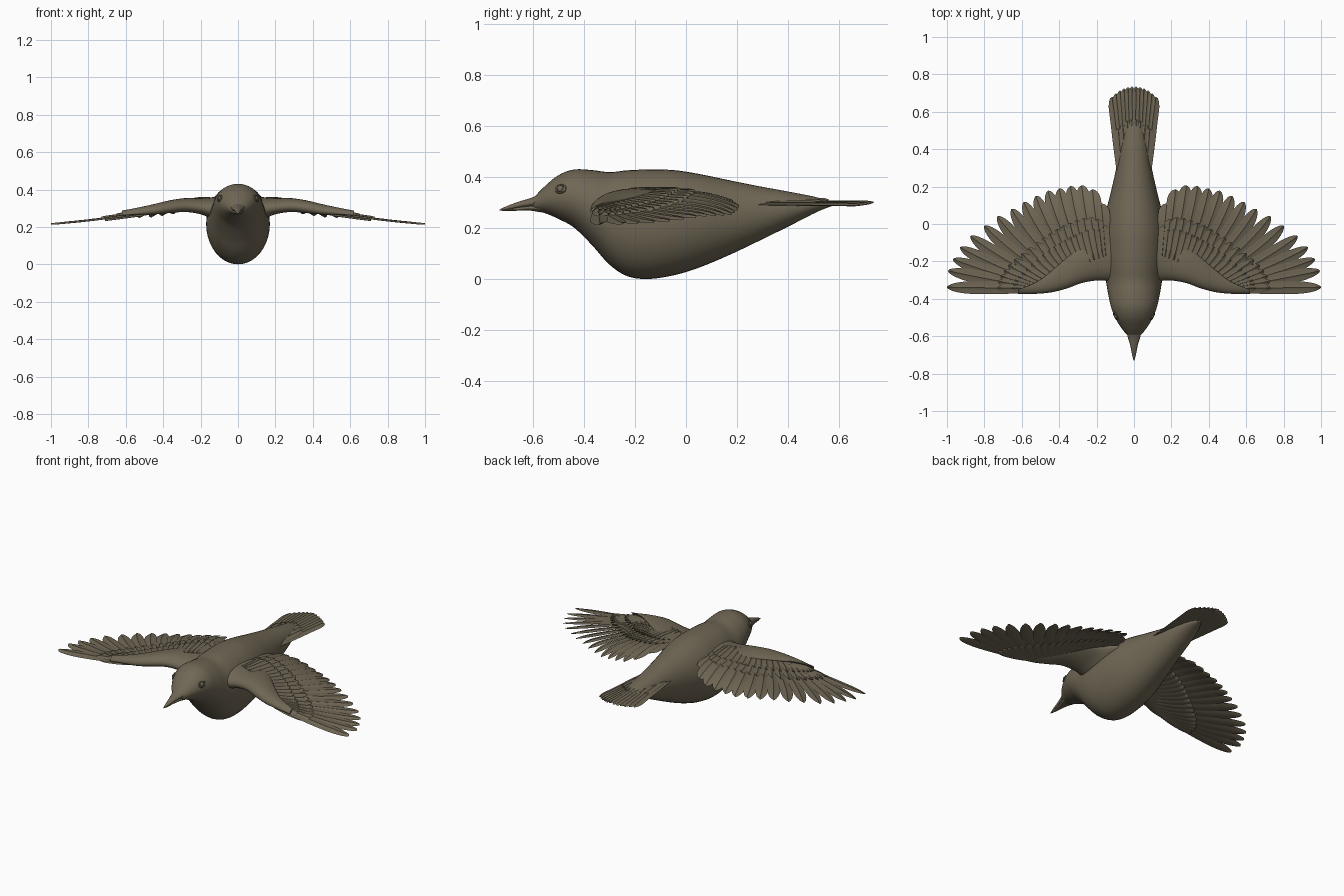
import bpy, bmesh, math
from mathutils import Vector

if "Cube" in bpy.data.objects:
    bpy.data.objects.remove(bpy.data.objects["Cube"])

plumage = bpy.data.materials.new("olive_brown")
plumage.use_nodes = True
plumage.diffuse_color = (0.16, 0.135, 0.09, 1)
plumage.node_tree.nodes["Principled BSDF"].inputs["Base Color"].default_value = plumage.diffuse_color
plumage.node_tree.nodes["Principled BSDF"].inputs["Roughness"].default_value = 0.8


def spline(rows, t):
    """Smooth curve through rows of numbers, t from 0 to 1."""
    f = min(max(t, 0), 1) * (len(rows) - 1)
    i = min(int(f), len(rows) - 2)
    u = f - i
    p = [rows[min(max(i + k, 0), len(rows) - 1)] for k in (-1, 0, 1, 2)]
    return [b + 0.5 * u * (c - a + u * (2*a - 5*b + 4*c - d + u * (3*(b - c) + d - a)))
            for a, b, c, d in zip(*p)]


def loft(bm, rings):
    """Skin a closed tube over rings of points."""
    loops = [[bm.verts.new(p) for p in ring] for ring in rings]
    for a, b in zip(loops, loops[1:]):
        for i in range(len(a)):
            j = (i + 1) % len(a)
            bm.faces.new((a[i], a[j], b[j], b[i]))
    bm.faces.new(loops[0])
    bm.faces.new(loops[-1])


def finish(name, bm, mirror=False, angle=40):
    bmesh.ops.recalc_face_normals(bm, faces=bm.faces[:])
    mesh = bpy.data.meshes.new(name)
    bm.to_mesh(mesh)
    bm.free()
    mesh.materials.append(plumage)
    ob = bpy.data.objects.new(name, mesh)
    bpy.context.collection.objects.link(ob)
    bpy.ops.object.select_all(action='DESELECT')
    ob.select_set(True)
    bpy.context.view_layer.objects.active = ob
    bpy.ops.object.shade_smooth_by_angle(angle=math.radians(angle))
    if mirror:
        ob.modifiers.new("Mirror", 'MIRROR').use_mirror_merge = False
    return ob


def oval_loft(name, rows, steps, sides=40):
    """Loft of ovals along y; each row is y, bottom, top, half width."""
    bm = bmesh.new()
    rings = []
    for s in range(steps + 1):
        y, low, high, w = spline(rows, s / steps)
        angles = [2 * math.pi * k / sides for k in range(sides)]
        rings.append([(w * math.cos(a), y, (low + high) / 2 + (high - low) / 2 * math.sin(a))
                      for a in angles])
    loft(bm, rings)
    return finish(name, bm)


# Body and head
oval_loft("body", [
    (-0.605, 0.275, 0.310, 0.020), (-0.59, 0.268, 0.328, 0.040),
    (-0.55, 0.258, 0.368, 0.072), (-0.50, 0.236, 0.408, 0.101),
    (-0.44, 0.203, 0.430, 0.124), (-0.37, 0.135, 0.428, 0.139),
    (-0.30, 0.057, 0.420, 0.151), (-0.23, 0.012, 0.427, 0.164),
    (-0.15, 0.001, 0.430, 0.170), (-0.05, 0.015, 0.428, 0.168),
    (0.05, 0.045, 0.413, 0.154), (0.17, 0.095, 0.388, 0.124),
    (0.29, 0.152, 0.364, 0.097), (0.41, 0.211, 0.342, 0.075),
    (0.51, 0.262, 0.322, 0.050), (0.57, 0.286, 0.304, 0.015)], 90)

# Beak halves
oval_loft("upper_beak", [
    (-0.57, 0.283, 0.335, 0.042), (-0.61, 0.282, 0.318, 0.032), (-0.65, 0.279, 0.306, 0.020),
    (-0.70, 0.272, 0.288, 0.010), (-0.731, 0.269, 0.273, 0.002)], 20, 24)
oval_loft("lower_beak", [
    (-0.57, 0.262, 0.295, 0.038), (-0.61, 0.269, 0.290, 0.029), (-0.65, 0.269, 0.284, 0.018),
    (-0.70, 0.267, 0.276, 0.008), (-0.722, 0.268, 0.272, 0.002)], 20, 24)

# Eyes with rims, on both sides of the head
eye_spot = Vector((0.099, -0.492, 0.354))
bm = bmesh.new()
bmesh.ops.create_uvsphere(bm, u_segments=20, v_segments=12, radius=0.014)
bmesh.ops.translate(bm, verts=bm.verts[:], vec=eye_spot - Vector((0.006, 0, 0)))
out = Vector((0.85, -0.42, 0.32)).normalized()
across = out.cross(Vector((0, 0, 1))).normalized()
up = across.cross(out)
rim = []
for k in range(25):
    a = 2 * math.pi * k / 24
    ray = across * math.cos(a) * 1.25 + up * math.sin(a)
    rim.append([eye_spot + ray * (0.016 + 0.004 * math.cos(b)) + out * 0.004 * math.sin(b)
                for b in [2 * math.pi * m / 8 for m in range(8)]])
loft(bm, rim)
finish("eyes", bm, mirror=True)


def feather(bm, root, tip, width, height, bend=0.0, roll=0.0, thick=0.004, round_from=0.72):
    """Draped blade with a raised shaft; height(x, y) gives its level."""
    root, tip = Vector(root), Vector(tip)
    along = tip - root
    side = Vector((along.y, -along.x)).normalized()
    rings = []
    for s in range(17):
        u = 1 - (1 - s / 16) ** 1.5
        w = width * (0.5 + 0.5 * math.sin(min(u / 0.6, 1) * math.pi / 2))
        if u > round_from:
            w *= max(1 - ((u - round_from) / (1 - round_from)) ** 2, 0.004) ** 0.55
        mid = root + along * u + side * bend * 4 * u * (1 - u)
        ring = []
        for v, top in ((-1, 0), (-.5, 1), (-.1, 1), (0, 1.5), (.1, 1), (.5, 1), (1, 0),
                       (.5, -1), (0, -1.4), (-.5, -1)):
            p = mid + side * v * w
            lift = top * thick * (1 - v * v) * min(1, w / width * 2)
            ring.append((p.x, p.y, height(p.x, p.y) + lift - roll * v))
        rings.append(ring)
    loft(bm, rings)


# Wing surface: level by distance from the body, drooping at the rear
levels = [(0.325,), (0.333,), (0.338,), (0.322,), (0.298,), (0.278,),
          (0.263,), (0.250,), (0.238,), (0.228,), (0.220,)]


def wing_level(x, y):
    return spline(levels, x)[0] - max(y, 0) ** 2


roots = [(0.50, -0.345), (0.43, -0.325), (0.34, -0.26), (0.25, -0.21), (0.15, -0.17)]
tips = [(1.0, -0.338), (0.995, -0.25), (0.968, -0.188), (0.93, -0.125), (0.875, -0.065),
        (0.80, -0.01), (0.73, 0.04), (0.655, 0.08), (0.59, 0.118), (0.525, 0.15),
        (0.46, 0.178), (0.40, 0.19), (0.34, 0.203), (0.28, 0.207), (0.222, 0.185), (0.175, 0.11)]


def feather_row(name, count, reach, width, offset, start=0.0):
    """One row of the wing fan, reaching part of the way to the tips."""
    bm = bmesh.new()
    for i in range(count):
        t = i / (count - 1)
        root, tip = Vector(spline(roots, t)), Vector(spline(tips, t))
        end = root.lerp(tip, reach + 0.12 * t * (reach < 1))
        level = offset + 0.006 * t - 0.003
        feather(bm, root.lerp(tip, start), end, width * (0.92 + 0.18 * t),
                lambda x, y: wing_level(x, y) + level,
                bend=0.022 * math.sin(math.pi * t) * reach, roll=0.004,
                thick=0.0035, round_from=0.70 + 0.12 * t)
    finish(name, bm, mirror=True)


feather_row("flight_feathers", len(tips), 1.0, 0.037, 0.0)
feather_row("greater_coverts", 19, 0.46, 0.026, 0.009)
feather_row("median_coverts", 20, 0.30, 0.023, 0.015)
feather_row("under_coverts", 19, 0.42, 0.028, -0.009)

# Fleshy wing arm: x, front y, rear y, middle z, half thickness
arm = [(0.06, -0.32, 0.06, 0.305, 0.066), (0.14, -0.305, 0.03, 0.306, 0.053),
       (0.20, -0.302, -0.05, 0.315, 0.040), (0.28, -0.316, -0.11, 0.321, 0.034),
       (0.36, -0.345, -0.18, 0.313, 0.031), (0.44, -0.365, -0.25, 0.300, 0.025),
       (0.52, -0.373, -0.31, 0.290, 0.016), (0.62, -0.375, -0.35, 0.276, 0.006)]
bm = bmesh.new()
rings = []
for s in range(41):
    x, front, rear, z, h = spline(arm, s / 40)
    ring = []
    for k in range(32):
        a = 2 * math.pi * k / 32
        c = math.cos(a)
        # fuller at the leading edge, thin toward the rear
        ring.append((x, (front + rear) / 2 + (rear - front) / 2 * c,
                     z + 0.012 * c + h * math.sin(a) * (1 - 0.35 * c)))
    rings.append(ring)
loft(bm, rings)
finish("wing_arms", bm, mirror=True)

# Tail fan, middle feathers on top
bm = bmesh.new()
for i in range(12):
    k = (i - 5.5) / 5.5
    level = 0.305 - 0.012 * abs(k)
    feather(bm, (0.075 * k, 0.24), (0.118 * k, 0.735 - 0.055 * k * k), 0.026,
            lambda x, y: level - 0.01 * (y - 0.5), bend=-0.006 * k,
            roll=0.003 * (1 if k > 0 else -1), round_from=0.84)
finish("tail_feathers", bm)

# Short feathers covering the tail root
bm = bmesh.new()
for i in range(8):
    k = (i - 3.5) / 3.5
    level = 0.313 - 0.010 * abs(k)
    feather(bm, (0.06 * k, 0.25), (0.085 * k, 0.56 - 0.05 * k * k), 0.024,
            lambda x, y: level, roll=0.002 * (1 if k > 0 else -1))
finish("tail_coverts", bm)
